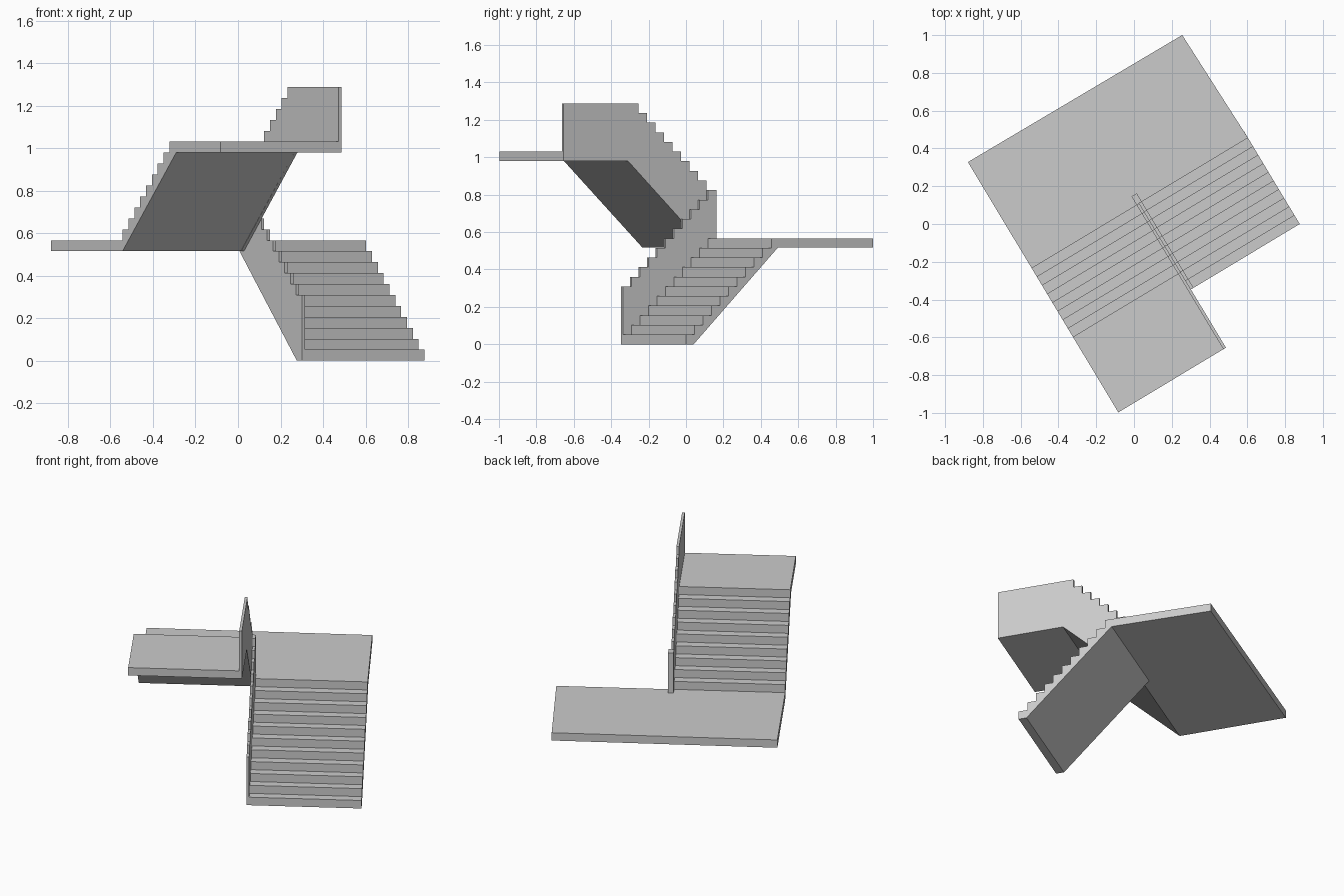
import bpy, math

if "Cube" in bpy.data.objects:
    bpy.data.objects.remove(bpy.data.objects["Cube"])

ANGLE = math.radians(31)          # whole stair is turned about z
RISE, TREAD = 0.0515, 0.0532
LAND_V, LAND_Z = 0.08, 0.5665     # front edge and top of the half landing
TOP_V, TOP_Z = LAND_V - 8 * TREAD, LAND_Z + 9 * RISE
START_V, END_V = LAND_V - 10 * TREAD, -0.812
SLAB, GUARD = 0.05, 5 * RISE
LEFT, MID, RIGHT, WALL = -0.585, 0.08, 0.752, 0.016


def prism(name, a, b):
    """Solid between two matching outlines."""
    n = len(a)
    faces = [tuple(range(n)), tuple(range(2 * n - 1, n - 1, -1))]
    faces += [(i, i + n, (i + 1) % n + n, (i + 1) % n) for i in range(n)]
    mesh = bpy.data.meshes.new(name)
    mesh.from_pydata(a + b, [], faces)
    obj = bpy.data.objects.new(name, mesh)
    bpy.context.collection.objects.link(obj)
    obj.rotation_euler.z = ANGLE
    # consistent outward normals
    import bmesh
    bm = bmesh.new()
    bm.from_mesh(mesh)
    bmesh.ops.recalc_face_normals(bm, faces=bm.faces)
    bm.to_mesh(mesh)
    bm.free()
    return obj


def extrude(name, profile, u0, u1):
    return prism(name, [(u0, v, z) for v, z in profile], [(u1, v, z) for v, z in profile])


def steps(v, z, tread, count):
    """Stepped line starting at the foot of the first riser."""
    pts = [(v, z)]
    for i in range(count):
        z += RISE
        pts.append((v, z))
        if i < count - 1:
            v += tread
            pts.append((v, z))
    return pts


low = LAND_Z - SLAB
under = [(0.121, low), (-0.404, 0)]                    # soffit of lower flight
soffit = [(-0.41, TOP_Z - SLAB), (0.077, low)]         # soffit of upper flight

# Lower flight
extrude("lower_flight", steps(START_V, 0, TREAD, 11) + [(LAND_V, low)] + under, MID, RIGHT)

# Half landing, very slightly out of square
plan = [(LEFT, LAND_V), (RIGHT, LAND_V), (0.734, 0.726), (LEFT, 0.734)]
prism("half_landing", [(u, v, low) for u, v in plan], [(u, v, LAND_Z) for u, v in plan])

# Upper flight with the top landing
extrude("upper_flight", [(LAND_V, low)] + steps(LAND_V, LAND_Z, -TREAD, 9)
        + [(END_V, TOP_Z), (END_V, TOP_Z - SLAB)] + soffit[:1], LEFT, MID)

# Stepped guard walls, back to back between the flights
BACK = 0.132
extrude("lower_guard_wall", [(START_V, 0)] + steps(START_V, GUARD, TREAD, 11)[1:]
        + [(BACK, LAND_Z + GUARD), (BACK, low)] + under, MID, MID + WALL)
extrude("upper_guard_wall", [(BACK, low), (BACK, LAND_Z + GUARD)]
        + steps(LAND_V, LAND_Z + GUARD, -TREAD, 9)
        + [(END_V, TOP_Z + GUARD), (END_V, TOP_Z - SLAB)] + soffit, MID - WALL, MID)
